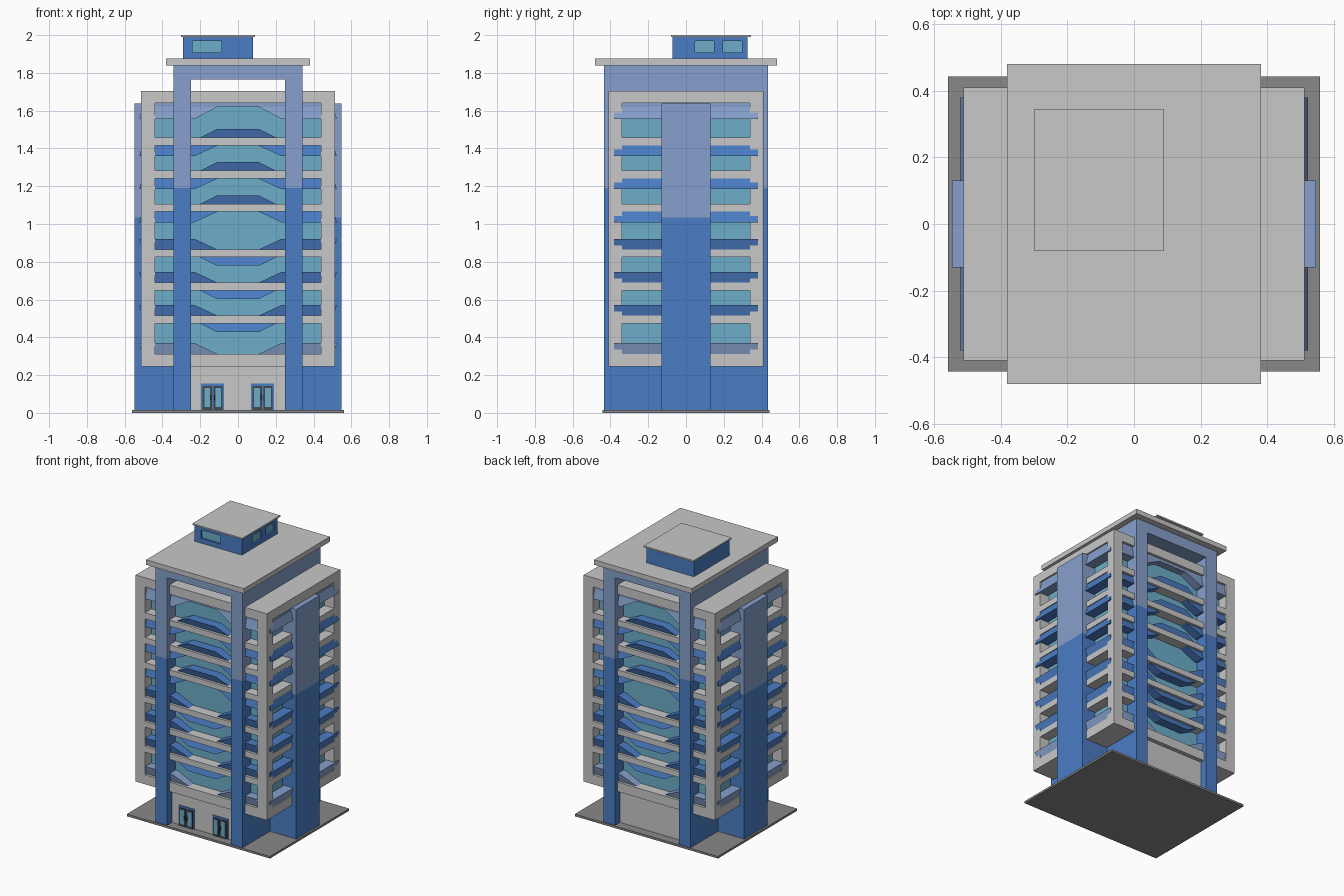
import bpy
import bmesh
from mathutils import Vector

cube = bpy.data.objects.get("Cube")
if cube:
    bpy.data.objects.remove(cube, do_unlink=True)


def material(name, *rgb):
    m = bpy.data.materials.new(name)
    m.use_nodes = True
    m.diffuse_color = (*rgb, 1)
    m.node_tree.nodes["Principled BSDF"].inputs["Base Color"].default_value = (*rgb, 1)
    return m


GREY = material("light grey", 0.58, 0.58, 0.58)
BLUE = material("mid blue", 0.069, 0.202, 0.55)
PALE = material("pale blue", 0.238, 0.352, 0.604)
TEAL = material("teal glass", 0.15, 0.423, 0.578)
PAVING = material("dark grey", 0.25, 0.25, 0.25)
METAL = material("door metal", 0.06, 0.065, 0.07)


def finish(name, bm, mat):
    bmesh.ops.recalc_face_normals(bm, faces=bm.faces)
    mesh = bpy.data.meshes.new(name)
    bm.to_mesh(mesh)
    bm.free()
    if mat:
        mesh.materials.append(mat)
    ob = bpy.data.objects.new(name, mesh)
    bpy.context.collection.objects.link(ob)
    return ob


def box(name, mat, x, y, z):
    """Box from three (low, high) ranges."""
    bm = bmesh.new()
    bmesh.ops.create_cube(bm, size=1)
    for v in bm.verts:
        v.co = Vector([lo + (c + 0.5) * (hi - lo) for c, (lo, hi) in zip(v.co, (x, y, z))])
    return finish(name, bm, mat)


def span(h):
    return (-h, h)


def side(s, a, b):
    """Range a..b on the side with sign s."""
    return tuple(sorted((s * a, s * b)))


def prism(name, mat, outer, inner):
    """Solid between two matching outlines."""
    bm = bmesh.new()
    a = [bm.verts.new(p) for p in outer]
    b = [bm.verts.new(p) for p in inner]
    bm.faces.new(a)
    bm.faces.new(b[::-1])
    for i in range(len(a)):
        j = (i + 1) % len(a)
        bm.faces.new((a[i], a[j], b[j], b[i]))
    return finish(name, bm, mat)


# Main sizes: body half width and depth, glass core half width and depth
BX, BY, CX, CY = 0.513, 0.41, 0.44, 0.34
FLOOR_BARS = [(1.415, 1.458), (1.24, 1.282), (1.065, 1.106),
              (0.824, 0.865), (0.648, 0.69), (0.472, 0.515)]
ENDS = (-1, 1)

# Ground plate and glass core
box("ground_plate", PAVING, span(0.56), span(0.443), (0, 0.015))
box("glass_core", TEAL, span(CX), span(CY), (0.28, 1.67))

# Grey body frame with floor bars running all the way round
box("frame_bottom", GREY, span(BX), span(BY), (0.245, 0.312))
box("frame_top", GREY, span(BX), span(BY), (1.64, 1.705))
for sx in ENDS:
    for sy in ENDS:
        box("corner_column", GREY, side(sx, CX, BX), side(sy, CY, BY), (0.312, 1.64))
for bar in FLOOR_BARS:
    box("floor_bar", GREY, span(BX), span(BY), bar)

# Full depth fins joined by the top beam, and side shafts
for s in ENDS:
    fin = side(s, 0.25, 0.341)
    box("fin_lower", BLUE, fin, span(0.434), (0.015, 1.19))
    box("fin_upper", PALE, fin, span(0.434), (1.19, 1.84))
    shaft = side(s, 0.3, 0.547)
    box("shaft_lower", BLUE, shaft, span(0.131), (0.015, 1.035))
    box("shaft_upper", PALE, shaft, span(0.131), (1.035, 1.638))
box("top_beam", PALE, span(0.25), span(0.434), (1.765, 1.84))


def facade_plate(name, mat, outline, root, lip):
    """Plate on front and back, leaning outwards from root height to lip height."""
    for s in ENDS:
        def depth(z):
            return s * (0.392 + 0.015 * (z - root) / (lip - root))
        prism(name, mat, [(x, depth(z), z) for x, z in outline],
              [(x, s * (CY - 0.01), z) for x, z in outline])


def spandrel(mat, root, lip):
    """Sloped-end spandrels on front and back, plus side awnings."""
    for m in ENDS:
        facade_plate("spandrel", mat, [(m * CX, root), (m * CX, lip),
                                       (m * 0.23, lip), (m * 0.11, root)], root, lip)
        out = 0.523
        back = out - 0.29 * abs(lip - root)
        profile = [(0.45, root), (back, root), (out, lip), (0.45, lip)]
        prism("side_awning", mat, [(m * x, -0.38, z) for x, z in profile],
              [(m * x, 0.38, z) for x, z in profile])


def hump(root, lip):
    facade_plate("parapet_hump", BLUE, [(-0.2, root), (-0.11, lip),
                                        (0.11, lip), (0.2, root)], root, lip)


# Upper storeys hang spandrels below the bars, lower storeys are mirrored
for i, (low, high) in enumerate(FLOOR_BARS):
    if i < 3:
        spandrel(BLUE, low, low - 0.056)
        hump(high, high + 0.045)
    else:
        spandrel(BLUE, high, high + 0.056)
        hump(low, low - 0.045)
spandrel(PALE, 1.62, 1.556)
spandrel(PALE, 0.312, 0.37)
for s in ENDS:
    box("top_fascia", PALE, span(CX), side(s, CY - 0.01, 0.392), (1.62, 1.64))
    box("side_fascia", PALE, side(s, 0.43, 0.502), span(CY), (1.62, 1.64))

# Entrance walls between the fins
box("entrance_block", GREY, span(0.25), span(0.38), (0.015, 0.245))

# Double doors on the front
for cx in (-0.134, 0.13):
    box("door_surround", BLUE, (cx - 0.061, cx + 0.061), (-0.386, -0.37), (0.015, 0.155))
    for m in ENDS:
        def leaf(a, b):
            return tuple(sorted((cx + m * a, cx + m * b)))
        box("door_leaf", METAL, leaf(0.004, 0.053), (-0.390, -0.38), (0.015, 0.142))
        box("door_glass", TEAL, leaf(0.014, 0.044), (-0.393, -0.385), (0.03, 0.132))
        box("door_handle", METAL, leaf(0.006, 0.012), (-0.400, -0.385), (0.065, 0.095))

# Roof slab, rooftop room and its cap
box("roof_slab", GREY, span(0.382), span(0.481), (1.84, 1.875))
room = box("roof_room", BLUE, (-0.29, 0.08), (-0.072, 0.325), (1.875, 1.99))
box("roof_room_cap", GREY, (-0.301, 0.09), (-0.08, 0.345), (1.99, 2.0))

# Recessed windows in the rooftop room
WZ = (1.908, 1.968)
windows = [((-0.24, -0.087), (-0.1, -0.057), (-0.059, -0.055)),
           ((0.065, 0.1), (0.047, 0.148), (0.063, 0.067)),
           ((0.065, 0.1), (0.196, 0.296), (0.063, 0.067))]
for i, (x, y, pane) in enumerate(windows):
    cutter = box("window_cutter", None, x, y, WZ)
    cutter.hide_render = True
    cutter.hide_viewport = True
    cut = room.modifiers.new("window_recess", "BOOLEAN")
    cut.operation = "DIFFERENCE"
    cut.solver = "EXACT"
    cut.object = cutter
    if i == 0:
        box("roof_window_glass", TEAL, x, pane, WZ)
    else:
        box("roof_window_glass", TEAL, pane, y, WZ)
